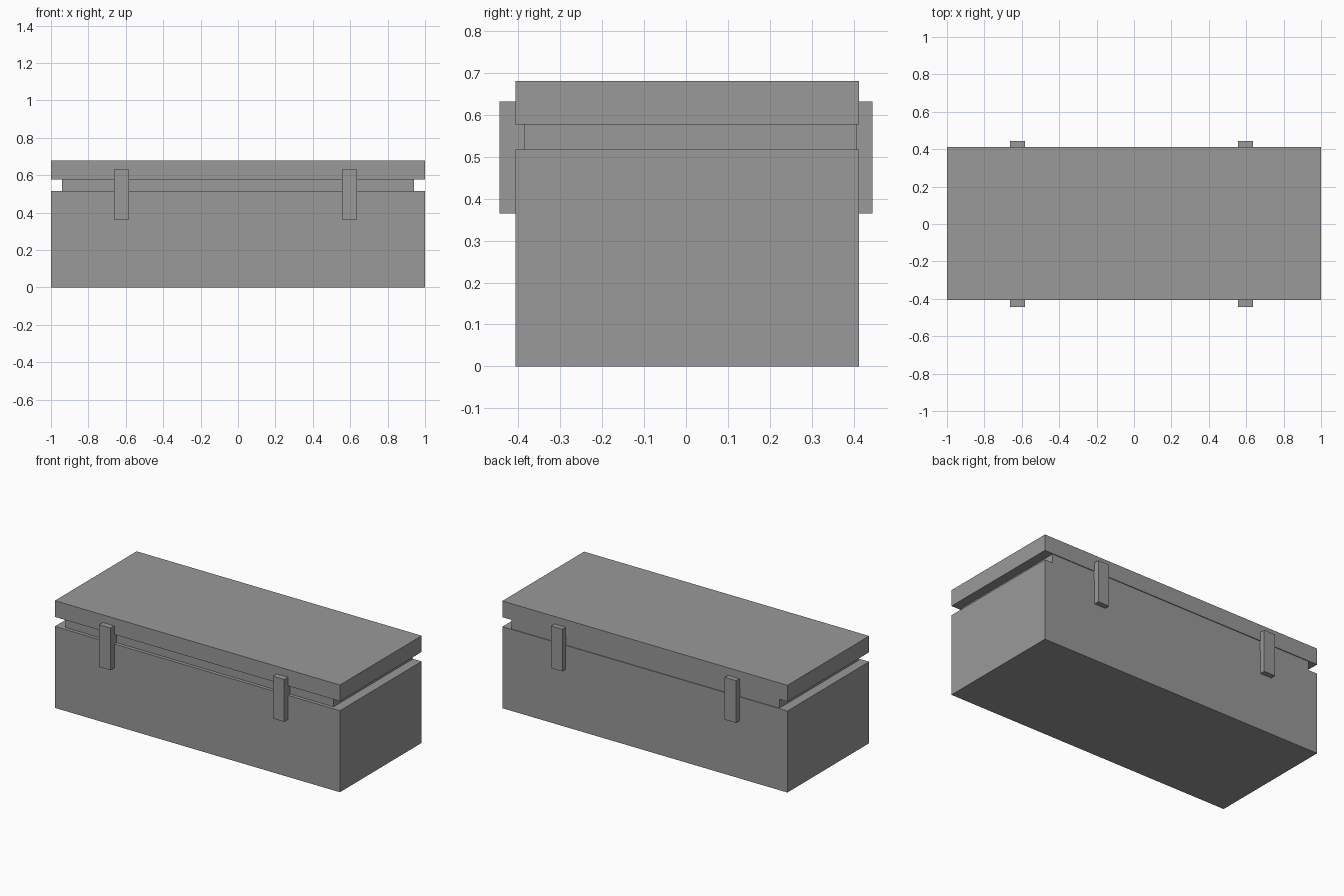
import bpy
import bmesh
from mathutils import Vector

cube = bpy.data.objects.get("Cube")
if cube:
    bpy.data.objects.remove(cube, do_unlink=True)

grey = bpy.data.materials.new("plain grey")
grey.use_nodes = True
colour = (0.32, 0.32, 0.32, 1)
grey.diffuse_color = colour
grey.node_tree.nodes["Principled BSDF"].inputs["Base Color"].default_value = colour


def box(name, low, high):
    """Flat-faced box spanning two opposite corners."""
    low, high = Vector(low), Vector(high)
    bm = bmesh.new()
    bmesh.ops.create_cube(bm, size=1)
    bmesh.ops.scale(bm, vec=high - low, verts=bm.verts)
    bmesh.ops.translate(bm, vec=(low + high) / 2, verts=bm.verts)
    mesh = bpy.data.meshes.new(name)
    bm.to_mesh(mesh)
    bm.free()
    mesh.materials.append(grey)
    obj = bpy.data.objects.new(name, mesh)
    bpy.context.collection.objects.link(obj)
    return obj


# Chest body, recessed neck and flat lid
box("chest_body", (-1, -0.407, 0), (1, 0.412, 0.517))
box("recessed_neck", (-0.94, -0.385, 0.517), (0.94, 0.407, 0.577))
box("lid", (-1, -0.407, 0.577), (1, 0.412, 0.68))

# Clasps on the front and hinges on the back, reaching in to the neck
for side, x in (("right", -0.623), ("left", 0.596)):
    for part, near, far in (("front_clasp", -0.445, -0.385),
                            ("back_hinge", 0.405, 0.445)):
        box(f"{part}_{side}", (x - 0.04, near, 0.364), (x + 0.04, far, 0.632))
